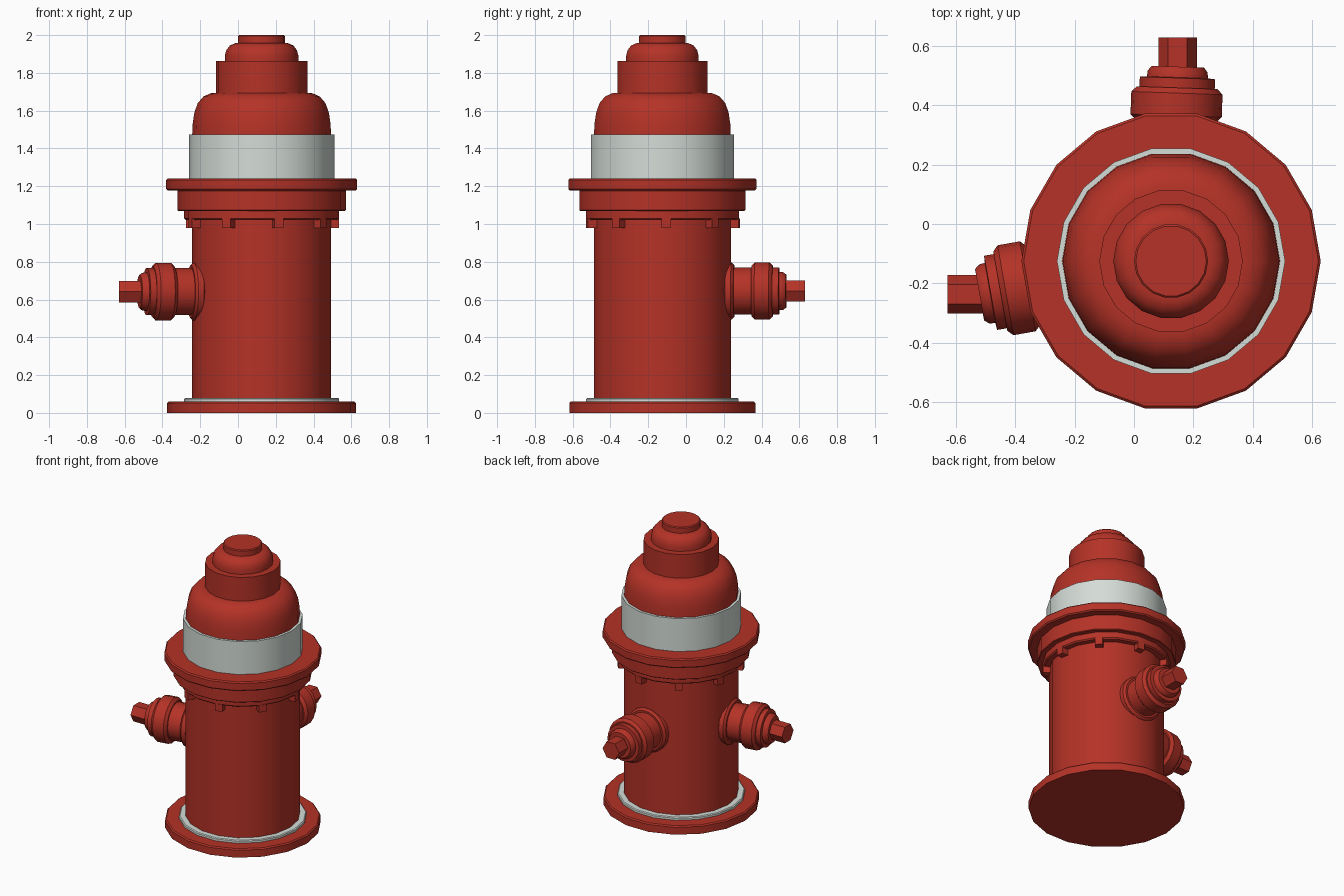
import bpy, bmesh, math
from mathutils import Matrix, Vector

if "Cube" in bpy.data.objects:
    bpy.data.objects.remove(bpy.data.objects["Cube"])

CX, CY = 0.125, -0.125          # main axis of the hydrant


def material(name, rgb):
    m = bpy.data.materials.new(name)
    m.diffuse_color = (*rgb, 1)
    m.use_nodes = True
    m.node_tree.nodes["Principled BSDF"].inputs["Base Color"].default_value = m.diffuse_color
    return m


RED = material("red paint", (0.46, 0.032, 0.02))
WHITE = material("pale grey paint", (0.66, 0.72, 0.68))


def finish(name, bm, mat, matrix, angle=35):
    bmesh.ops.recalc_face_normals(bm, faces=bm.faces)
    me = bpy.data.meshes.new(name)
    bm.to_mesh(me)
    bm.free()
    ob = bpy.data.objects.new(name, me)
    bpy.context.collection.objects.link(ob)
    me.materials.append(mat)
    ob.matrix_world = matrix
    bpy.ops.object.select_all(action='DESELECT')
    ob.select_set(True)
    bpy.context.view_layer.objects.active = ob
    bpy.ops.object.shade_smooth_by_angle(angle=math.radians(angle))
    return ob


def lathe(name, profile, mat, matrix=Matrix.Translation((CX, CY, 0)), sides=18):
    """Closed solid from (radius, height) points, turned about local z."""
    bm = bmesh.new()
    rings = []
    for r, z in profile:
        rings.append([bm.verts.new((r * math.cos(2 * math.pi * i / sides),
                                    r * math.sin(2 * math.pi * i / sides), z))
                      for i in range(sides)])
    for a, b in zip(rings, rings[1:]):
        for i in range(sides):
            j = (i + 1) % sides
            bm.faces.new((a[i], a[j], b[j], b[i]))
    bm.faces.new(rings[0][::-1])
    bm.faces.new(rings[-1])
    return finish(name, bm, mat, matrix)


def disc(r, z0, z1, c=0.008):
    """Profile of a disc with small chamfers."""
    return [(r - c, z0), (r, z0 + c), (r, z1 - c), (r - c, z1)]


# Foot, barrel and collars
lathe("base_flange", [(0.5, 0), (0.5, 0.052), (0.492, 0.06)], RED)
lathe("base_ring", [(0.41, 0.05), (0.41, 0.074), (0.404, 0.079)], WHITE)
lathe("barrel", [(0.368, 0.05), (0.368, 1.03)], RED)
lathe("lower_collar", disc(0.411, 1.022, 1.08), RED)
lathe("middle_collar", disc(0.446, 1.07, 1.18, 0.004), RED)
lathe("top_flange", disc(0.505, 1.177, 1.242), RED)

# Bonnet
lathe("bonnet_band", [(0.385, 1.23), (0.385, 1.475)], WHITE)
lathe("bonnet_dome", [(0.368, 1.46), (0.365, 1.53), (0.356, 1.59), (0.338, 1.64),
                      (0.308, 1.675), (0.27, 1.692), (0.24, 1.695)], RED)
lathe("bonnet_neck", [(0.242, 1.68), (0.242, 1.862)], RED)
lathe("bonnet_cap", [(0.195, 1.85), (0.195, 1.89), (0.187, 1.92),
                     (0.168, 1.945), (0.14, 1.957), (0.12, 1.958)], RED)
lathe("operating_nut", [(0.125, 1.95), (0.125, 1.994), (0.119, 2.0)], RED)

# Bolts under the collar
for k in range(9):
    bm = bmesh.new()
    bmesh.ops.create_cube(bm, size=1)
    bmesh.ops.scale(bm, vec=(0.06, 0.05, 0.05), verts=bm.verts)
    finish(f"collar_bolt_{k + 1}", bm, RED,
           Matrix.Translation((CX, CY, 0))
           @ Matrix.Rotation(math.radians(3 + 40 * k), 4, 'Z')
           @ Matrix.Translation((0.38, 0, 1.005)))

# Side outlets: stepped body plus a hexagonal nut
OUTLET = (disc(0.154, 0.322, 0.38, 0.014)
          + [(0.127, 0.38), (0.127, 0.473)]
          + disc(0.154, 0.473, 0.585, 0.018)
          + [(0.127, 0.585), (0.127, 0.618), (0.103, 0.62), (0.101, 0.64), (0.088, 0.656)])


def outlet(name, heading, nut_pos, nut_heading, z):
    def along(deg, pos):
        d = Vector((math.cos(math.radians(deg)), math.sin(math.radians(deg)), 0))
        side = Vector((-d.y, d.x, 0))
        m = Matrix((side, Vector((0, 0, 1)), d)).transposed().to_4x4()
        return Matrix.Translation(pos) @ m
    lathe(name + "_body", OUTLET, RED, along(heading, (CX, CY, z)))
    lathe(name + "_nut", [(0.065, 0), (0.065, 0.13)], RED,
          along(nut_heading, (*nut_pos, z)), sides=6)


outlet("left_outlet", 190, (-0.5, -0.237), 180, 0.642)
outlet("rear_outlet", 88, (0.147, 0.5), 90, 0.645)
